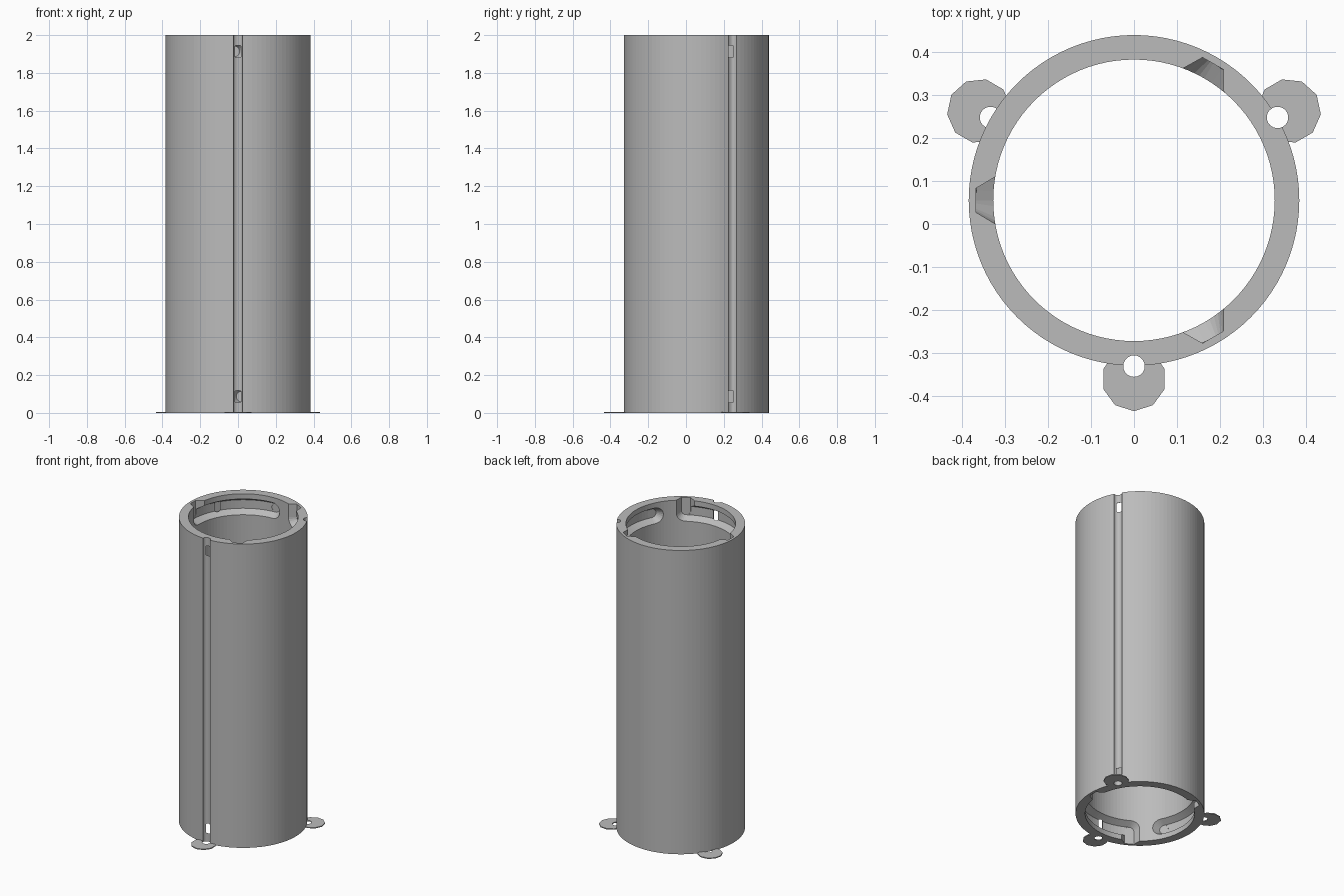
import bpy, bmesh
from math import sin, cos, pi, radians
from mathutils import Matrix, Vector

if "Cube" in bpy.data.objects:
    bpy.data.objects.remove(bpy.data.objects["Cube"])

HEIGHT, OUTER, INNER = 2.0, 0.384, 0.327
SLOT_FLOOR, SLOT_START = 0.367, 0.29      # radii the slot cutters span
SLOT_NARROW, SLOT_WIDE = 0.028, 0.074     # half widths at those radii
SLOT_Z, SWEEP = 1.914, 87
SHIFT = Vector((0, 0.055, 0))

grey = bpy.data.materials.new("light grey")
grey.use_nodes = True
colour = (0.5, 0.5, 0.5, 1)
grey.diffuse_color = colour
grey.node_tree.nodes["Principled BSDF"].inputs["Base Color"].default_value = colour


def loft(bm, rings, closed=False):
    """Skin a row of matching point rings and cap the ends."""
    rows = [[bm.verts.new(p) for p in ring] for ring in rings]
    n = len(rows[0])
    for a, b in zip(rows, rows[1:] + (rows[:1] if closed else [])):
        for i in range(n):
            j = (i + 1) % n
            bm.faces.new((a[i], a[j], b[j], b[i]))
    if not closed:
        bm.faces.new(rows[0])
        bm.faces.new(rows[-1])


def finish(name, bm):
    bmesh.ops.recalc_face_normals(bm, faces=bm.faces[:])
    mesh = bpy.data.meshes.new(name)
    bm.to_mesh(mesh)
    bm.free()
    mesh.materials.append(grey)
    ob = bpy.data.objects.new(name, mesh)
    bpy.context.collection.objects.link(ob)
    return ob


def polar(r, degrees, z):
    return Vector((r * cos(radians(degrees)), r * sin(radians(degrees)), z))


def circle(r, n, z, centre=Vector(), start=0):
    return [centre + polar(r, start + 360 * i / n, z) for i in range(n)]


def three_fold(build, first):
    """Repeat a part at three equal turns in one mesh."""
    bm = bmesh.new()
    for k in range(3):
        build(bm, first + 120 * k)
    return bm


def tapered_pin(bm, angle, open_top):
    """Tapered pin shape pointing outward, optionally open to the rim."""
    rings = []
    out, side = polar(1, angle, 0), polar(1, angle + 90, 0)
    for r, half in ((SLOT_START, SLOT_WIDE), (SLOT_FLOOR, SLOT_NARROW)):
        n = 24
        steps = range(n // 2, n + 1) if open_top else range(n)
        ring = [out * r + side * half * cos(2 * pi * i / n)
                + Vector((0, 0, SLOT_Z + half * sin(2 * pi * i / n))) for i in steps]
        if open_top:
            ring += [out * r + side * half * s + Vector((0, 0, HEIGHT + 0.1)) for s in (1, -1)]
        rings.append(ring)
    loft(bm, rings)


def entry(bm, angle):
    tapered_pin(bm, angle, True)


def slot_end(bm, angle):
    tapered_pin(bm, angle - SWEEP, False)


def channel(bm, angle):
    """Trapezoid section swept round the inner wall."""
    section = ((SLOT_START, -SLOT_WIDE), (SLOT_FLOOR, -SLOT_NARROW),
               (SLOT_FLOOR, SLOT_NARROW), (SLOT_START, SLOT_WIDE))
    steps = 24
    loft(bm, [[polar(r, angle - SWEEP * i / steps, SLOT_Z + dz) for r, dz in section]
              for i in range(steps + 1)])


def groove(bm, angle):
    centre = polar(0.385, angle, 0)
    loft(bm, [circle(0.025, 20, z, centre, angle) for z in (-0.1, HEIGHT + 0.1)])


def ear(bm, angle):
    centre = polar(0.415, angle, 0)
    loft(bm, [circle(0.075, 10, z, centre, angle) for z in (0, 0.006)])


def cut(target, cutter):
    cutter.hide_render = True
    mod = target.modifiers.new("cut", 'BOOLEAN')
    mod.operation, mod.solver, mod.object = 'DIFFERENCE', 'EXACT', cutter
    bpy.context.view_layer.objects.active = target
    bpy.ops.object.modifier_apply(modifier=mod.name)


# Hollow tube
bm = bmesh.new()
loft(bm, [circle(r, 96, z) for r, z in
          ((OUTER, 0), (OUTER, HEIGHT), (INNER, HEIGHT), (INNER, 0))], closed=True)
tube = finish("tube", bm)

# Thin feet around the base
ears = finish("mounting_ears", three_fold(ear, 30))

# Locking slots at the top, and the same turned over at the bottom
turn_over = Matrix.Translation((0, 0, HEIGHT)) @ Matrix.Rotation(pi, 4, 'Y')
cutters = []
for flip in (False, True):
    for shape in (channel, entry, slot_end):
        bm = three_fold(shape, 60)
        if flip:
            bmesh.ops.transform(bm, matrix=turn_over, verts=bm.verts[:])
        cutters.append(finish("slot_cutter", bm))
for cutter in cutters:
    cut(tube, cutter)

# Round outside grooves, passing through the ears
groove_cutter = finish("groove_cutter", three_fold(groove, 30))
cut(tube, groove_cutter)
cut(ears, groove_cutter)

for helper in cutters + [groove_cutter]:
    bpy.data.objects.remove(helper)
for ob in (tube, ears):
    ob.location = SHIFT
